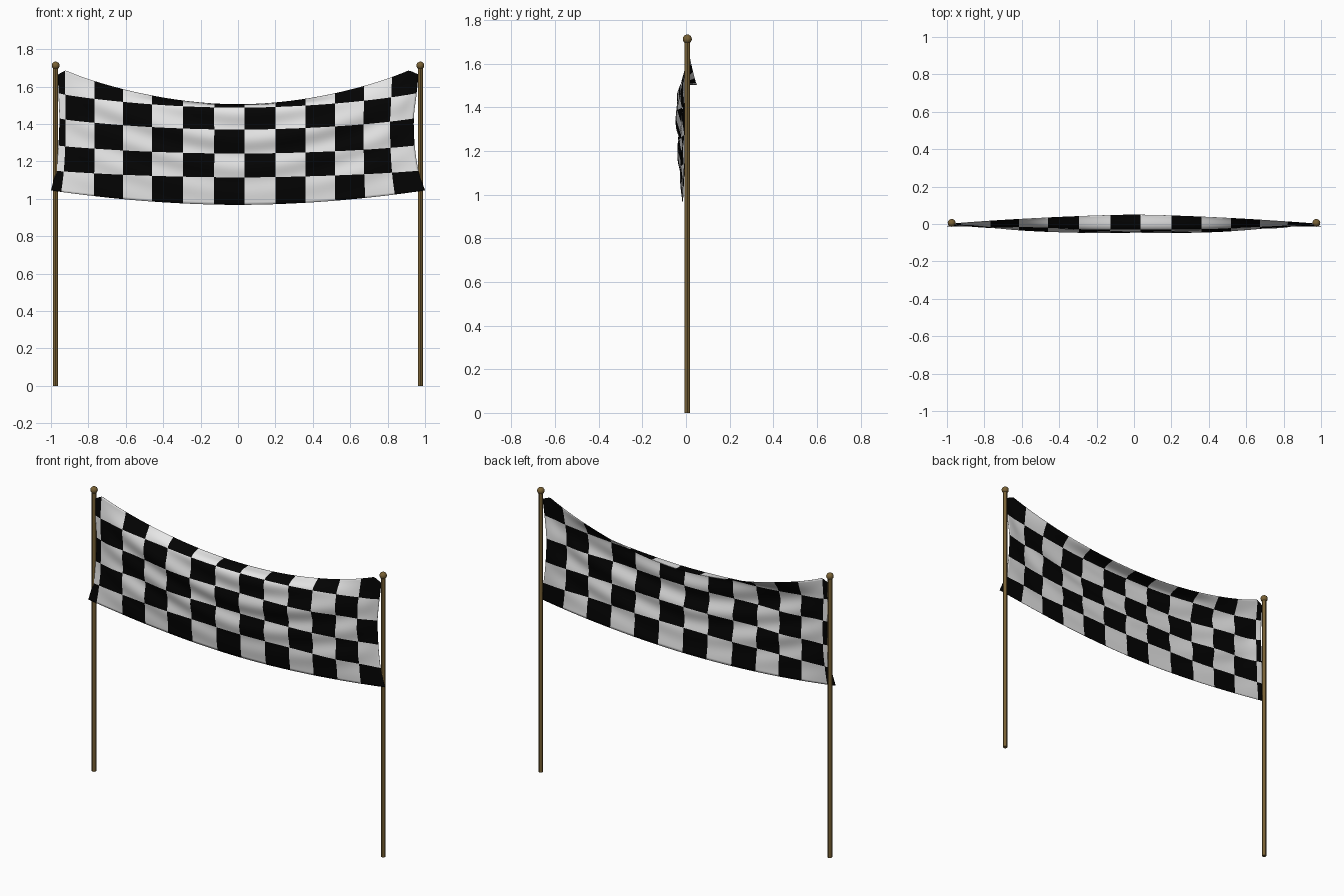
import bpy, bmesh, math

if "Cube" in bpy.data.objects:
    bpy.data.objects.remove(bpy.data.objects["Cube"])


def material(name, rgb):
    m = bpy.data.materials.new(name)
    m.diffuse_color = (*rgb, 1)
    m.use_nodes = True
    m.node_tree.nodes["Principled BSDF"].inputs["Base Color"].default_value = m.diffuse_color
    return m


BLACK = material("black cloth", (0.001, 0.001, 0.001))
WHITE = material("white cloth", (0.80, 0.80, 0.80))
WOOD = material("brown wood", (0.19, 0.12, 0.035))
POLE_X, POLE_Y = 0.975, 0.006


def spline(vals, t):
    """Catmull-Rom through evenly spaced values."""
    i = min(int(t), len(vals) - 2)
    f = t - i
    b, c = vals[i], vals[i + 1]
    a = vals[i - 1] if i > 0 else 2 * b - c
    d = vals[i + 2] if i + 2 < len(vals) else 2 * c - b
    return b + 0.5 * f * (c - a + f * (2 * a - 5 * b + 4 * c - d + f * (3 * (b - c) + d - a)))


# Banner: column lines along the hem, and one value per row line (top to bottom)
COLS = [-1, -.945, -.77, -.615, -.46, -.295, -.127, .035, .2, .362, .52, .68, .838, 1]
LEFT = [.962, .96, .955, .96, .975, 1]
RIGHT = [.965, .955, .94, .945, .965, 1]
Z_MID = [1.505, 1.487, 1.37, 1.242, 1.115, .968]
Z_END = [1.71, 1.565, 1.43, 1.285, 1.15, 1.045]
Y_MID = [.05, -.026, -.040, -.034, -.030, -.016]
Y_END = [.002, -.002, .002, .002, -.004, -.013]
SUB = 10


def cloth_point(s, t):
    b = spline(COLS, s)
    if b < 0:
        x = b * (1 - (1 - spline(LEFT, t)) * abs(b) ** 10)
    else:
        x = b * (1 - (1 - spline(RIGHT, t)) * b ** 4)
    a = min(abs(b), 1)
    mid, end = spline(Z_MID, t), spline(Z_END, t)
    z = mid + (end - mid) * a ** 1.9
    # tied top corners droop slightly
    z -= 0.045 * max(0, (a - .94) / .06) * max(0, 1 - t)
    fall = 1.5 + 0.7 * min(1, t)
    y = spline(Y_MID, t) * (1 - a ** fall) + spline(Y_END, t) * a ** 4
    # swag folds hanging between the top corners
    swag = z - 0.28 * a ** 1.6
    env = math.sin(math.pi * min(1, t / 5)) * (1 - a ** 4)
    y += 0.007 * env * math.sin(2 * math.pi * swag / 0.15 + 1.2 * b)
    # creases fanning out from the top corners
    angle = math.atan2(1.70 - z, 1.0 - a + 0.02)
    y += 0.007 * env * a * math.sin(10 * angle + 0.5 * b)
    return x, y, z


nu, nv = (len(COLS) - 1) * SUB, 5 * SUB
bm = bmesh.new()
grid = [[bm.verts.new(cloth_point(i / SUB, j / SUB)) for i in range(nu + 1)]
        for j in range(nv + 1)]
for j in range(nv):
    for i in range(nu):
        f = bm.faces.new((grid[j][i], grid[j + 1][i], grid[j + 1][i + 1], grid[j][i + 1]))
        f.material_index = (i // SUB + j // SUB) % 2
        f.smooth = True
mesh = bpy.data.meshes.new("checkered_banner")
bm.to_mesh(mesh)
bm.free()
mesh.materials.append(BLACK)
mesh.materials.append(WHITE)
banner = bpy.data.objects.new("checkered_banner", mesh)
bpy.context.collection.objects.link(banner)
thick = banner.modifiers.new("cloth thickness", 'SOLIDIFY')
thick.thickness = 0.002
thick.offset = 0

# Poles with ball finials
for side, sx in (("left", -1), ("right", 1)):
    bpy.ops.mesh.primitive_cylinder_add(vertices=12, radius=0.013, depth=1.70,
                                        location=(sx * POLE_X, POLE_Y, 0.85))
    pole = bpy.context.object
    pole.name = side + "_pole"
    pole.data.materials.append(WOOD)
    bpy.ops.object.shade_smooth_by_angle()
    bpy.ops.mesh.primitive_uv_sphere_add(segments=12, ring_count=8, radius=0.021,
                                         location=(sx * POLE_X, POLE_Y, 1.713))
    ball = bpy.context.object
    ball.name = side + "_finial"
    ball.data.materials.append(WOOD)
    bpy.ops.object.shade_smooth_by_angle()
